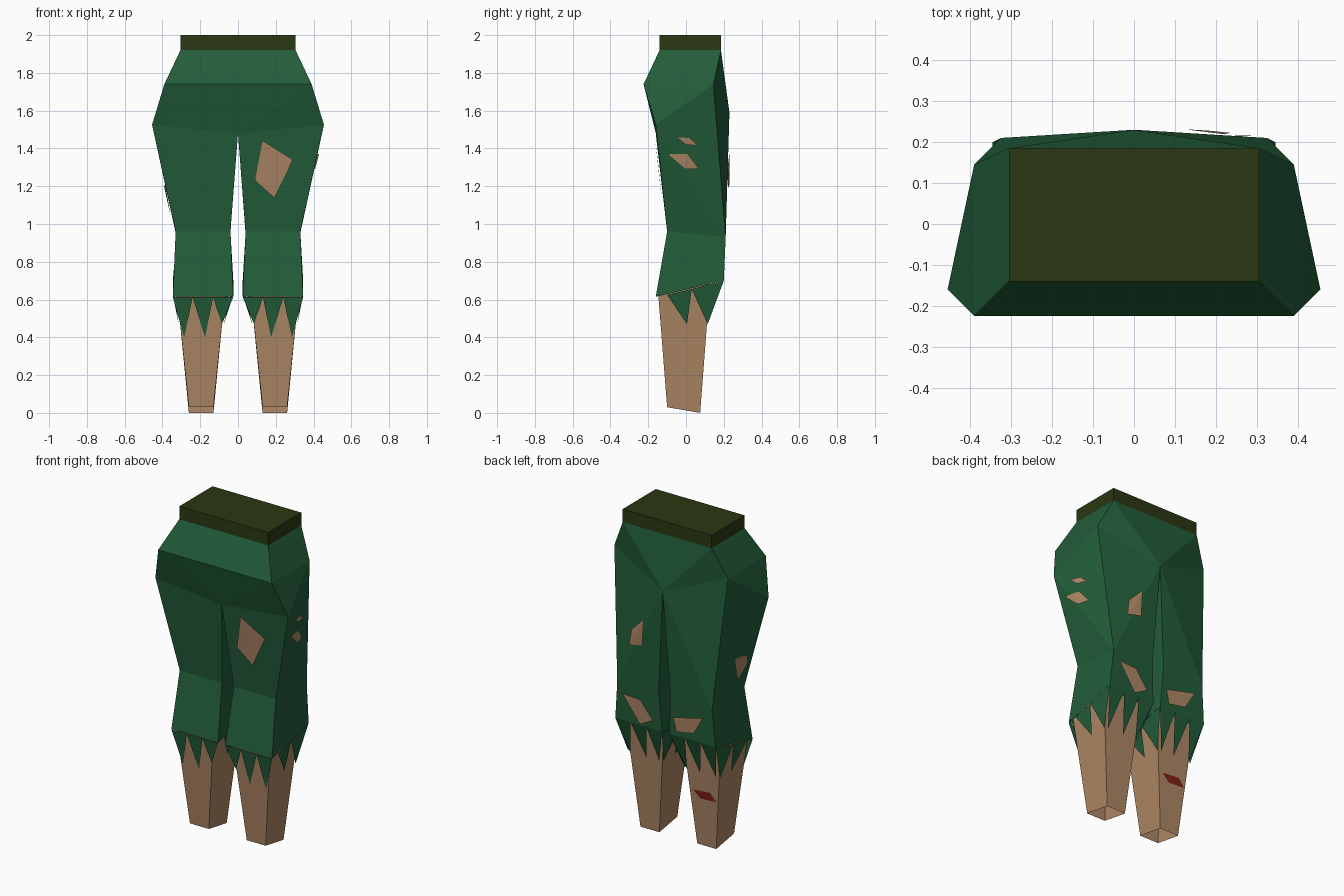
import bpy, bmesh
from mathutils import Vector
from mathutils.bvhtree import BVHTree

if "Cube" in bpy.data.objects:
    bpy.data.objects.remove(bpy.data.objects["Cube"])


def material(name, rgb):
    m = bpy.data.materials.new(name)
    m.diffuse_color = (*rgb, 1)
    m.use_nodes = True
    m.node_tree.nodes["Principled BSDF"].inputs["Base Color"].default_value = m.diffuse_color
    return m


GREEN = material("green cloth", (0.016, 0.11, 0.042))
BELT = material("olive belt", (0.023, 0.04, 0.006))
SKIN = material("skin", (0.42, 0.24, 0.13))
RED = material("wound red", (0.2, 0.015, 0.008))


def make(name, verts, faces, mat, mirror=False):
    """Mesh object; mirror adds the -x half and welds the seam."""
    n = len(verts)
    if mirror:
        verts = verts + [(-x, y, z) for x, y, z in verts]
        faces = faces + [[i + n for i in reversed(f)] for f in faces]
    me = bpy.data.meshes.new(name)
    me.from_pydata(verts, [], faces)
    bm = bmesh.new()
    bm.from_mesh(me)
    bmesh.ops.remove_doubles(bm, verts=bm.verts, dist=0.0005)
    bmesh.ops.recalc_face_normals(bm, faces=bm.faces)
    bm.to_mesh(me)
    tree = BVHTree.FromBMesh(bm)
    bm.free()
    me.materials.append(mat)
    ob = bpy.data.objects.new(name, me)
    bpy.context.collection.objects.link(ob)
    return tree


# Belt
bpy.ops.mesh.primitive_cube_add(size=1, location=(0, 0.0225, 1.96))
belt = bpy.context.object
belt.name = "belt"
belt.scale = (0.61, 0.325, 0.08)
belt.data.materials.append(BELT)

# Trousers: named corner points of the +x half
P = {
    "wf0": (0, -.14, 1.92), "wf": (.305, -.14, 1.92),
    "wb": (.305, .185, 1.92), "wb0": (0, .185, 1.92),
    "bf0": (0, -.225, 1.74), "bf": (.39, -.225, 1.74), "bb": (.39, .145, 1.74),
    "hip": (.455, -.16, 1.525), "crotch": (0, -.16, 1.48), "seat": (0, .23, 1.59),
    "kfo": (.33, -.10, .96), "kfi": (.04, -.10, .96),
    "kbo": (.325, .21, .93), "kbi": (.04, .21, .95),
    "hfo": (.345, -.16, .615), "hfi": (.025, -.16, .615),
    "hbo": (.345, .20, .70), "hbi": (.025, .20, .70),
}
PANELS = """wf0 wf bf bf0
wf wb bb bf
bf bb hip
bf0 bf crotch
bf hip crotch
wb0 wb seat
wb bb seat
crotch hip kfo kfi
hip bb kbo
hip kbo kfo
seat bb kbo
seat kbo kbi
crotch kfi kbi seat
kfi kfo hfo hfi
kfo kbo hbo hfo
kbo kbi hbi hbo
kbi kfi hfi hbi"""
keys = list(P)
verts = list(P.values())
faces = [[keys.index(k) for k in row.split()] for row in PANELS.splitlines()]


def tooth(a, tip, b):
    faces.append([len(verts), len(verts) + 1, len(verts) + 2])
    verts.extend([a, tip, b])


# Torn hem: front, back, then outer and inner sides
for x0, xt, x1, zt in ((.345, .285, .24, .4), (.24, .175, .132, .4), (.132, .085, .025, .47)):
    tooth((x0, -.16, .613), (xt, -.132 - (zt - .4) * .1, zt), (x1, -.16, .613))
    tooth((x0, .20, .70), (xt + .01, .125, .47), (x1, .20, .70))
for xh, xt in ((.345, .314), (.025, .075)):
    tooth((xh, -.10, .625), (xt, .005, .47), (xh, .03, .655))
    tooth((xh, .03, .655), (xt, .115, .47), (xh, .20, .70))
cloth = make("trousers", verts, faces, GREEN, mirror=True)

# Bare lower legs, open tapered tubes
leg = [(.13, -.10, .03), (.26, -.10, .03), (.26, .075, 0), (.13, .075, 0),
       (.067, -.148, .64), (.323, -.148, .64), (.33, .13, .72), (.06, .13, .72)]
skin = make("lower_legs", leg,
            [[i, (i + 1) % 4, (i + 1) % 4 + 4, i + 4] for i in range(4)], SKIN, mirror=True)


def patch(name, tree, axis, side, pts, mat, lift=.008):
    """Drop a small outline on a surface along x (axis 0) or y (axis 1)."""
    cx = sum(p[0] for p in pts) / len(pts)
    cz = sum(p[1] for p in pts) / len(pts)
    out = Vector((side, 0, 0)) if axis == 0 else Vector((0, side, 0))
    vs = []
    for a, z in pts + [(cx, cz)]:
        start = (Vector((0, a, z)) if axis == 0 else Vector((a, 0, z))) + out * 2
        hit = tree.ray_cast(start, -out)[0]
        if hit is not None:
            vs.append(tuple(hit + out * lift))
    n = len(vs) - 1
    make(name, vs, [[i, (i + 1) % n, n] for i in range(n)], mat)


# Holes showing skin, and a cut on the calf
patch("front_hole", cloth, 1, -1, [(.13, 1.44), (.29, 1.34), (.19, 1.14), (.09, 1.23)], SKIN)
patch("side_hole_small", cloth, 0, 1, [(-.05, 1.46), (.02, 1.455), (.065, 1.415), (0, 1.42)], SKIN)
patch("side_hole_large", cloth, 0, 1, [(-.095, 1.37), (.01, 1.37), (.07, 1.29), (0, 1.29)], SKIN)
patch("left_side_hole", cloth, 0, -1, [(.07, 1.21), (-.04, 1.2), (-.07, 1.13), (0, 1.04)], SKIN)
patch("back_thigh_hole", cloth, 1, 1, [(.13, 1.38), (.22, 1.29), (.235, 1.19), (.14, 1.21)], SKIN, .012)
patch("back_knee_hole_right", cloth, 1, 1, [(.288, .874), (.164, .867), (.08, .758), (.17, .71)], SKIN)
patch("back_knee_hole_left", cloth, 1, 1, [(-.06, .816), (-.267, .866), (-.2, .752), (-.08, .73)], SKIN)
patch("calf_cut", skin, 1, 1, [(-.123, .345), (-.24, .355), (-.28, .306), (-.17, .30)], RED, .004)
